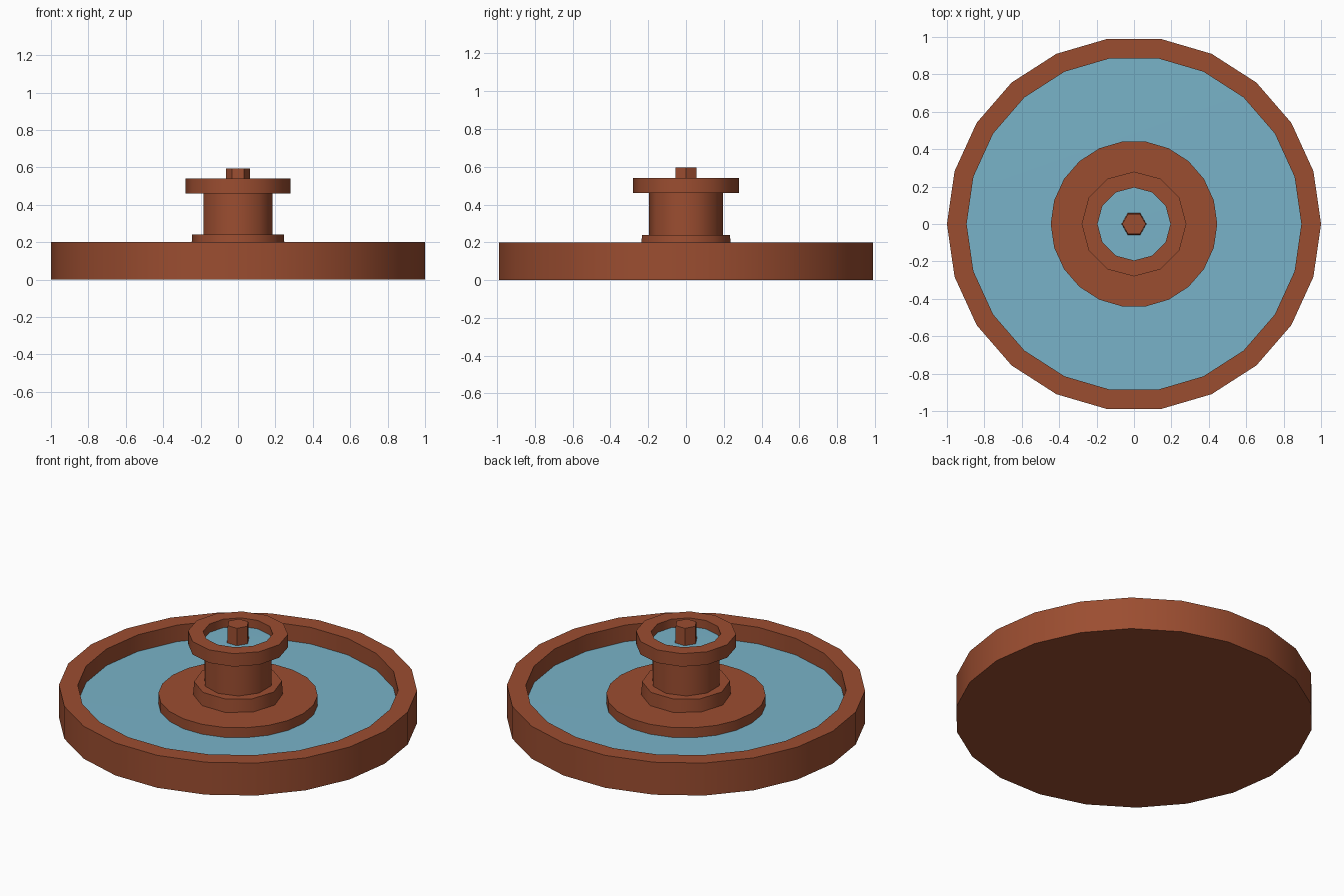
import bpy, bmesh, math

if "Cube" in bpy.data.objects:
    bpy.data.objects.remove(bpy.data.objects["Cube"])

def material(name, color):
    m = bpy.data.materials.new(name)
    m.diffuse_color = color
    m.use_nodes = True
    m.node_tree.nodes["Principled BSDF"].inputs["Base Color"].default_value = m.diffuse_color
    return m

CLAY = material("terracotta", (0.33, 0.075, 0.03, 1))
WATER = material("water", (0.19, 0.45, 0.58, 1))

def lathe(name, profile, sides, mat, turn=0.0):
    """Spin (radius, z) points round z; radius 0 closes the surface at the axis."""
    bm = bmesh.new()
    rings = []
    for r, z in profile:
        count = sides if r > 0 else 1
        ring = []
        for i in range(count):
            a = turn + 2 * math.pi * i / sides
            ring.append(bm.verts.new((r * math.cos(a), r * math.sin(a), z)))
        rings.append(ring)
    for a, b in zip(rings, rings[1:]):
        for i in range(sides):
            j = (i + 1) % sides
            corners = [a[i % len(a)], a[j % len(a)], b[j % len(b)], b[i % len(b)]]
            bm.faces.new(list(dict.fromkeys(corners)))
    bmesh.ops.dissolve_limit(bm, angle_limit=0.01, verts=bm.verts, edges=bm.edges)
    bmesh.ops.recalc_face_normals(bm, faces=bm.faces)
    mesh = bpy.data.meshes.new(name)
    bm.to_mesh(mesh)
    bm.free()
    mesh.materials.append(mat)
    obj = bpy.data.objects.new(name, mesh)
    bpy.context.collection.objects.link(obj)
    bpy.ops.object.select_all(action='DESELECT')
    obj.select_set(True)
    bpy.context.view_layer.objects.active = obj
    bpy.ops.object.shade_smooth_by_angle(angle=math.radians(40))
    return obj

def water_disc(name, radius, z, sides, turn=0.0):
    obj = lathe(name, [(0, z), (radius, z - 0.002), (0, z - 0.004)], sides, WATER, turn)
    return obj

# Large shallow basin and its water
lathe("basin", [(0, 0), (1, 0), (1, 0.2), (0.895, 0.2), (0.895, 0.09), (0, 0.09)], 22, CLAY)
water_disc("basin_water", 0.895, 0.1, 22)

# Stepped plinth in the middle
lathe("plinth", [(0, 0.09), (0.445, 0.09), (0.445, 0.16), (0, 0.16)], 22, CLAY)
lathe("column_foot", [(0, 0.16), (0.25, 0.16), (0.245, 0.24), (0, 0.24)], 10, CLAY)

# Column carrying the upper bowl
tenth = math.radians(18)
lathe("column", [(0, 0.24), (0.195, 0.24), (0.195, 0.47), (0, 0.47)], 10, CLAY, tenth)
lathe("upper_bowl", [(0, 0.46), (0.28, 0.46), (0.28, 0.54), (0.195, 0.54),
                     (0.195, 0.48), (0, 0.48)], 12, CLAY)
water_disc("upper_water", 0.195, 0.49, 12)

# Central spout
lathe("spout", [(0, 0.48), (0.067, 0.48), (0.063, 0.595), (0, 0.595)], 6, CLAY)
